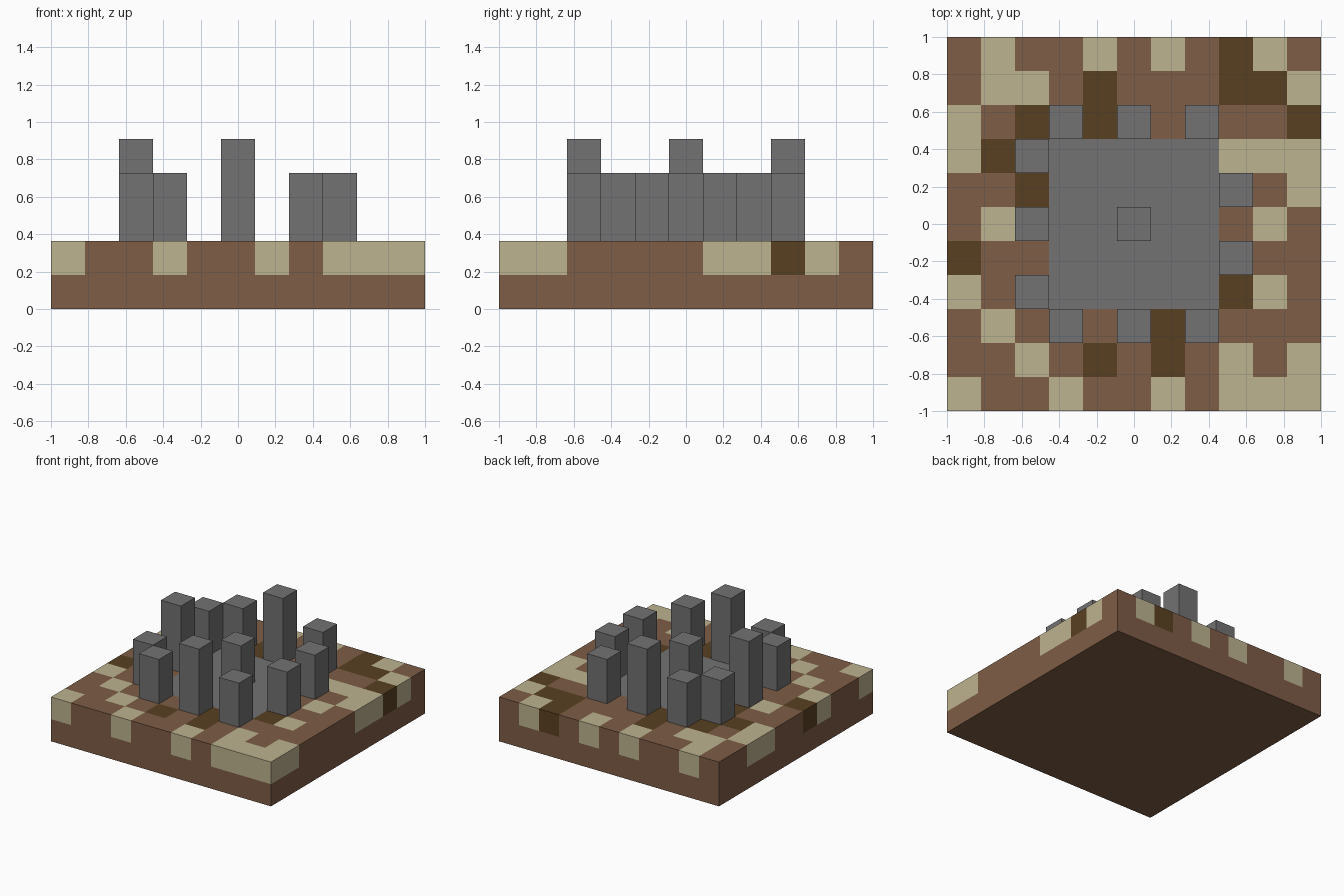
import bpy
import bmesh

cube = bpy.data.objects.get("Cube")
if cube:
    bpy.data.objects.remove(cube, do_unlink=True)

# Ground plan, back row first: b earth, t sand, d dark soil, g stone floor,
# s short standing stone, S tall standing stone
PLAN = [
    "btbbtbtbdtb",
    "bttbdbbbddt",
    "tbdsdSbsbbd",
    "tdsgggggttt",
    "bbdgggggsbt",
    "btSggsggbtb",
    "dbbgggggsbb",
    "tbsgggggdtb",
    "btbsbSdsbbb",
    "bbtbdbdbtbt",
    "tbbtbbtbttt",
]
N = len(PLAN)
CELL = 2 / N
TOP = 2 * CELL


def linear(v):
    v /= 255
    return v / 12.92 if v <= 0.04 else ((v + 0.055) / 1.055) ** 2.4


def material(name, *rgb):
    colour = [linear(v) for v in rgb] + [1]
    mat = bpy.data.materials.new(name)
    mat.use_nodes = True
    mat.diffuse_color = colour
    bsdf = next(n for n in mat.node_tree.nodes if n.type == 'BSDF_PRINCIPLED')
    bsdf.inputs["Base Color"].default_value = colour
    return mat


earth = material("earth_brown", 126, 93, 70)
sand = material("sand_tan", 190, 179, 144)
soil = material("dark_soil", 89, 64, 33)
stone = material("stone_grey", 114, 114, 114)
SLOT = {"b": 0, "t": 1, "d": 2}  # everything else is stone, slot 3


def add_object(name, bm, mats):
    bmesh.ops.recalc_face_normals(bm, faces=bm.faces)
    mesh = bpy.data.meshes.new(name)
    bm.to_mesh(mesh)
    bm.free()
    for mat in mats:
        mesh.materials.append(mat)
    obj = bpy.data.objects.new(name, mesh)
    bpy.context.collection.objects.link(obj)
    return obj


def cell_index(v):
    return min(N - 1, max(0, int((v + 1) / CELL)))


# Ground block: a tiled top with two layers of sides extruded down
bm = bmesh.new()
bmesh.ops.create_grid(bm, x_segments=N, y_segments=N, size=1)
bmesh.ops.translate(bm, verts=bm.verts, vec=(0, 0, TOP))
for layer in range(2):
    rim = [e for e in bm.edges if e.is_boundary]
    new = bmesh.ops.extrude_edge_only(bm, edges=rim)["geom"]
    verts = [g for g in new if isinstance(g, bmesh.types.BMVert)]
    bmesh.ops.translate(bm, verts=verts, vec=(0, 0, -CELL))
bmesh.ops.edgeloop_fill(bm, edges=[e for e in bm.edges if e.is_boundary])

# Upper layer takes the colour of its tile, lower layer is plain earth
for face in bm.faces:
    c = face.calc_center_median()
    tile = PLAN[N - 1 - cell_index(c.y)][cell_index(c.x)]
    face.material_index = SLOT.get(tile, 3) if c.z > CELL else 0
add_object("ground", bm, [earth, sand, soil, stone])

# Standing stones
for row, tiles in enumerate(PLAN):
    for col, tile in enumerate(tiles):
        if tile not in "sS":
            continue
        height = CELL * (3 if tile == "S" else 2)
        bm = bmesh.new()
        bmesh.ops.create_cube(bm, size=1)
        bmesh.ops.scale(bm, verts=bm.verts, vec=(CELL, CELL, height))
        x = (col + 0.5) * CELL - 1
        y = 1 - (row + 0.5) * CELL
        bmesh.ops.translate(bm, verts=bm.verts, vec=(x, y, TOP + height / 2))
        add_object("standing_stone", bm, [stone])
